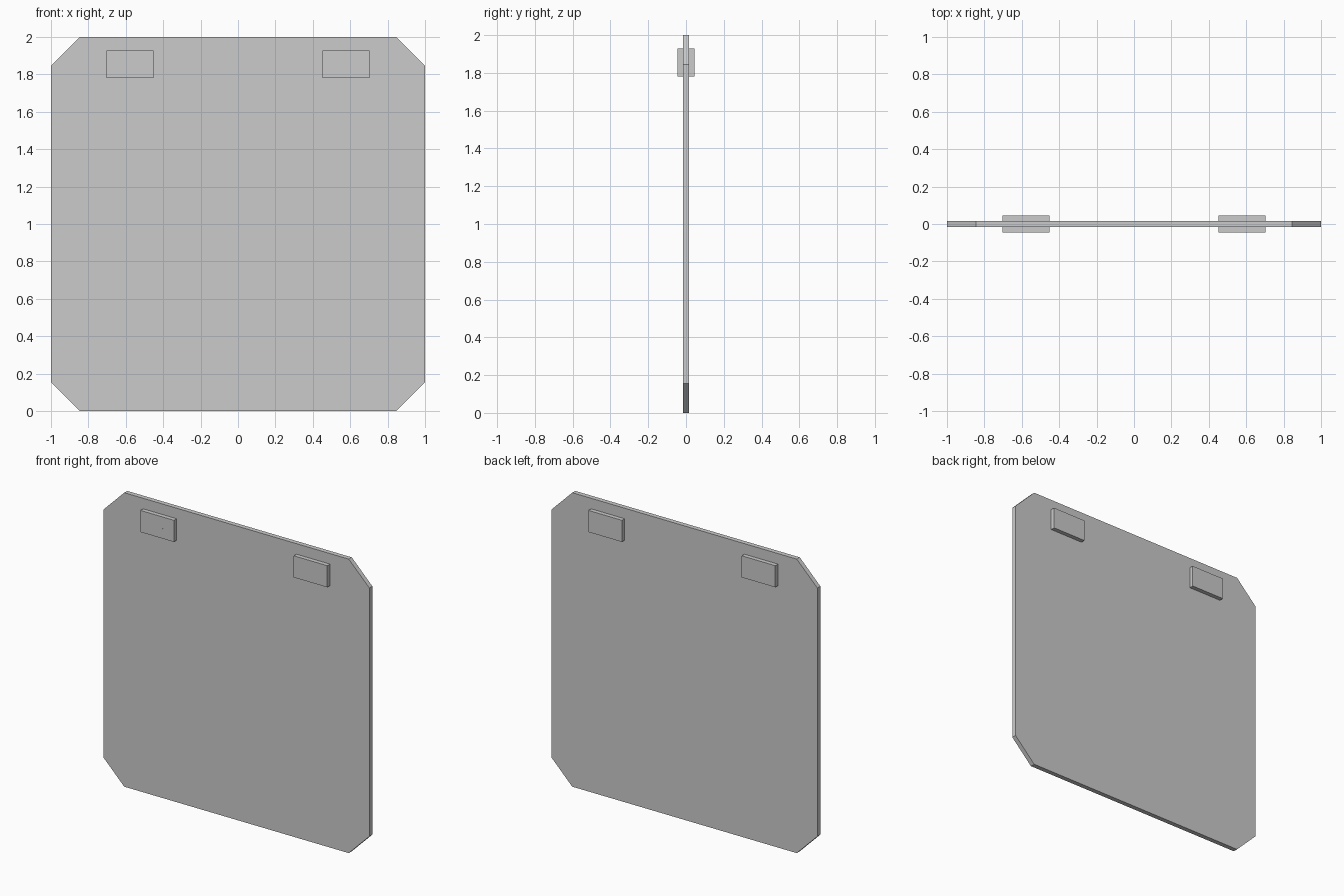
import bpy, bmesh, math
from mathutils import Matrix

if "Cube" in bpy.data.objects:
    bpy.data.objects.remove(bpy.data.objects["Cube"])


def add_object(name, bm):
    bmesh.ops.recalc_face_normals(bm, faces=bm.faces)
    mesh = bpy.data.meshes.new(name)
    bm.to_mesh(mesh)
    bm.free()
    obj = bpy.data.objects.new(name, mesh)
    bpy.context.collection.objects.link(obj)
    return obj


def box(name, center, size):
    bm = bmesh.new()
    bmesh.ops.create_cube(bm, size=1, matrix=Matrix.Translation(center) @ Matrix.Diagonal((*size, 1)))
    return add_object(name, bm)


# Flat panel with four clipped corners
half_t, cut = 0.016, 0.155
profile = []
for sx, sz in ((1, 1), (-1, 1), (-1, -1), (1, -1)):
    pair = [(sx, 1 + sz * (1 - cut)), (sx * (1 - cut), 1 + sz)]
    profile += pair if sx * sz > 0 else pair[::-1]
bm = bmesh.new()
face = bm.faces.new([bm.verts.new((x, -half_t, z)) for x, z in profile])
ext = bmesh.ops.extrude_face_region(bm, geom=[face], use_keep_orig=True)
verts = [v for v in ext["geom"] if isinstance(v, bmesh.types.BMVert)]
bmesh.ops.translate(bm, verts=verts, vec=(0, 2 * half_t, 0))
add_object("panel", bm)

# Hanging brackets clamped through the panel, each with a flush pin in front
for side, sx in (("left", -1), ("right", 1)):
    x, z = sx * 0.577, 1.855
    box(f"bracket_{side}", (x, 0, z), (0.252, 0.09, 0.147))
    bm = bmesh.new()
    bmesh.ops.create_cone(
        bm, cap_ends=True, segments=24, radius1=0.043, radius2=0.043, depth=0.02,
        matrix=Matrix.Translation((x, -0.0351, z)) @ Matrix.Rotation(math.pi / 2, 4, "X"))
    add_object(f"pin_{side}", bm)
